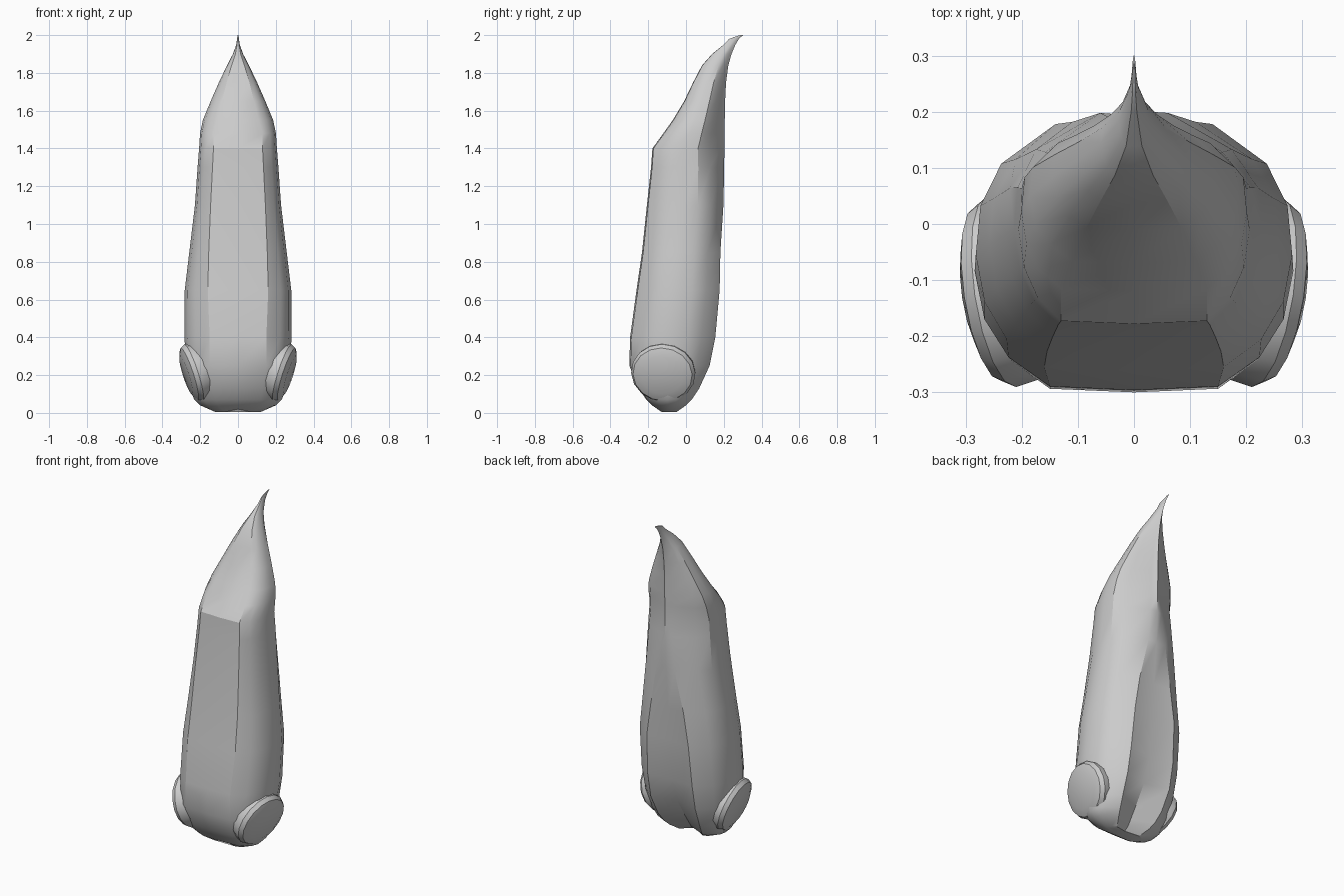
import bpy, bmesh, math
from mathutils import Vector


def finish(name, bm, angle=30):
    bmesh.ops.recalc_face_normals(bm, faces=bm.faces)
    mesh = bpy.data.meshes.new(name)
    bm.to_mesh(mesh)
    bm.free()
    ob = bpy.data.objects.new(name, mesh)
    bpy.context.collection.objects.link(ob)
    bpy.ops.object.select_all(action='DESELECT')
    ob.select_set(True)
    bpy.context.view_layer.objects.active = ob
    bpy.ops.object.shade_smooth_by_angle(angle=math.radians(angle))
    return ob


def loft(name, rings, angle=30):
    bm = bmesh.new()
    loops = [[bm.verts.new(p) for p in ring] for ring in rings]
    n = len(loops[0])
    for a, b in zip(loops, loops[1:]):
        for i in range(n):
            j = (i + 1) % n
            bm.faces.new((a[i], a[j], b[j], b[i]))
    bm.faces.new(loops[0])
    bm.faces.new(loops[-1])
    return finish(name, bm, angle)


# Body levels: z, front y, back ridge y, half width, front flat, back ridge x, back centre y
LEVELS = [
    (0.005, -0.13, -0.05, 0.12, 0.07, 0.08, -0.08),
    (0.04, -0.18, 0.00, 0.20, 0.11, 0.11, -0.05),
    (0.07, -0.21, 0.03, 0.232, 0.12, 0.125, -0.03),
    (0.13, -0.25, 0.07, 0.252, 0.13, 0.14, 0.01),
    (0.25, -0.300, 0.125, 0.272, 0.15, 0.15, 0.085),
    (0.40, -0.296, 0.155, 0.284, 0.15, 0.15, 0.135),
    (0.65, -0.262, 0.178, 0.282, 0.16, 0.14, 0.160),
    (0.85, -0.233, 0.182, 0.258, 0.155, 0.11, 0.172),
    (1.10, -0.207, 0.198, 0.228, 0.145, 0.06, 0.193),
    (1.30, -0.185, 0.188, 0.214, 0.135, 0.04, 0.202),
    (1.40, -0.178, 0.183, 0.206, 0.13, 0.03, 0.203),
    (1.48, -0.120, 0.183, 0.201, 0.13, 0.03, 0.204),
    (1.55, -0.070, 0.185, 0.186, 0.11, 0.03, 0.205),
    (1.65, -0.010, 0.190, 0.145, 0.085, 0.02, 0.207),
    (1.75, 0.038, 0.200, 0.101, 0.06, 0.014, 0.212),
    (1.84, 0.085, 0.215, 0.058, 0.034, 0.009, 0.224),
    (1.90, 0.138, 0.232, 0.027, 0.014, 0.006, 0.241),
    (1.95, 0.200, 0.256, 0.009, 0.005, 0.003, 0.262),
    (1.98, 0.228, 0.274, 0.005, 0.003, 0.002, 0.280),
    (2.00, 0.285, 0.298, 0.002, 0.001, 0.001, 0.302),
]


def section(z, yf, yb, w, f, b, yc):
    d = yb - yf
    half = [(f, yf + 0.015 * d), (f + 0.55 * (w - f), yf + 0.13 * d),
            (f + 0.87 * (w - f), yf + 0.28 * d), (w, yf + 0.47 * d),
            (0.97 * w, yf + 0.67 * d), (b + 0.68 * (w - b), yf + 0.84 * d),
            (b, yb)]
    lift = 0.015 if z < 0.02 else 0       # shallow notch under the middle
    ring = [(0, yf, z + lift)]
    ring += [(x, y, z) for x, y in half]
    ring += [(0, yc, z + lift)]
    ring += [(-x, y, z) for x, y in reversed(half)]
    return ring


loft("tapered_body", [section(*row) for row in LEVELS])

# Side bosses: rounded pads near the base, leaning outward at the top
for side, name in ((1, "right_boss"), (-1, "left_boss")):
    normal = Vector((0.93, -0.14, -0.30)).normalized()
    u = Vector((0, 0, 1)).cross(normal).normalized()
    v = normal.cross(u)
    centre = Vector((0.245, -0.122, 0.208))
    rings = []
    for offset, scale in ((-0.11, 0.80), (-0.05, 0.96), (-0.01, 1.0), (0.014, 0.92), (0.032, 0.65)):
        ring = []
        for k in range(16):
            t = 2 * math.pi * k / 16
            p = centre + normal * offset + u * (0.172 * scale * math.cos(t)) \
                + v * (0.160 * scale * math.sin(t))
            ring.append((side * p.x, p.y, max(p.z, 0.01)))
        rings.append(ring)
    loft(name, rings, 35)
